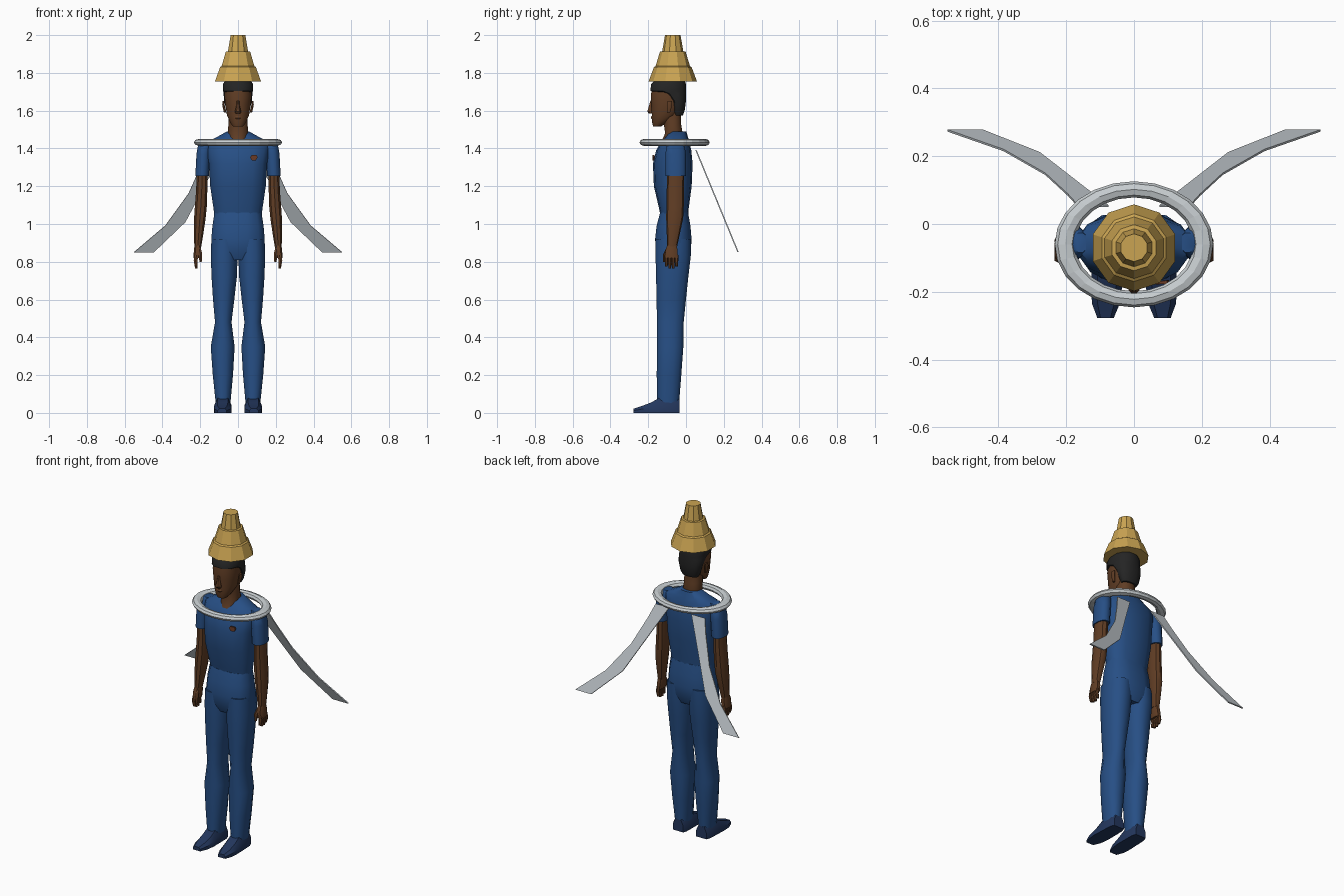
import bpy, bmesh, math
from mathutils import Vector


def material(name, rgb):
    m = bpy.data.materials.new(name)
    m.diffuse_color = (*rgb, 1)
    return m


BLUE = material("uniform blue", (0.020, 0.078, 0.235))
NAVY = material("shoe navy", (0.017, 0.038, 0.110))
SKIN = material("brown skin", (0.118, 0.047, 0.018))
HAIR = material("black hair", (0.018, 0.018, 0.018))
GOLD = material("gold", (0.590, 0.370, 0.085))
SILVER = material("silver", (0.580, 0.620, 0.640))
PALE = material("pale grey", (0.500, 0.540, 0.570))
PATCH = material("badge brown", (0.150, 0.045, 0.020))


def finish(bm, name, mat, mirror=False, angle=40):
    bmesh.ops.recalc_face_normals(bm, faces=bm.faces)
    me = bpy.data.meshes.new(name)
    bm.to_mesh(me)
    bm.free()
    me.materials.append(mat)
    ob = bpy.data.objects.new(name, me)
    bpy.context.collection.objects.link(ob)
    if mirror:
        md = ob.modifiers.new("mirror", "MIRROR")
        md.use_mirror_merge = False
    if angle:
        bpy.ops.object.select_all(action="DESELECT")
        ob.select_set(True)
        bpy.context.view_layer.objects.active = ob
        bpy.ops.object.shade_smooth_by_angle(angle=math.radians(angle))
    return ob


def skin_rings(bm, rings):
    """Join closed rings of points into a capped tube."""
    vs = [[bm.verts.new(p) for p in r] for r in rings]
    n = len(vs[0])
    for a, b in zip(vs, vs[1:]):
        for i in range(n):
            bm.faces.new((a[i], a[(i + 1) % n], b[(i + 1) % n], b[i]))
    bm.faces.new(vs[0])
    bm.faces.new(vs[-1])


def oval(z, cx, cy, rx, ry, n, p):
    pts = []
    for i in range(n):
        t = 2 * math.pi * (i + 0.5) / n
        c, s = math.cos(t), math.sin(t)
        pts.append((cx + rx * math.copysign(abs(c) ** (2 / p), c),
                    cy + ry * math.copysign(abs(s) ** (2 / p), s), z))
    return pts


def loft(name, mat, sections, mirror=False, n=12, p=2.3, angle=40):
    """Sections are (z, centre x, centre y, half width, half depth)."""
    bm = bmesh.new()
    skin_rings(bm, [oval(*s, n, p) for s in sections])
    return finish(bm, name, mat, mirror, angle)


def prism(name, mat, outline, offset, mirror=False):
    """Flat outline thickened along an offset vector."""
    bm = bmesh.new()
    off = Vector(offset)
    skin_rings(bm, [[Vector(q) for q in outline], [Vector(q) + off for q in outline]])
    return finish(bm, name, mat, mirror, 0)


# trousers: legs and hips
loft("trouser_leg", BLUE, [
    (0.05, 0.079, -0.095, 0.040, 0.060),
    (0.20, 0.080, -0.090, 0.055, 0.067),
    (0.35, 0.081, -0.084, 0.065, 0.072),
    (0.48, 0.078, -0.083, 0.045, 0.073),
    (0.60, 0.076, -0.078, 0.058, 0.080),
    (0.72, 0.073, -0.073, 0.069, 0.088),
    (0.83, 0.073, -0.068, 0.073, 0.096),
    (0.92, 0.070, -0.067, 0.073, 0.096)], mirror=True)
loft("hips", BLUE, [
    (0.81, 0, -0.067, 0.100, 0.075),
    (0.86, 0, -0.067, 0.142, 0.095),
    (0.92, 0, -0.067, 0.145, 0.099),
    (0.99, 0, -0.066, 0.139, 0.092),
    (1.06, 0, -0.063, 0.128, 0.076)], p=2.6)

# shirt
loft("shirt_body", BLUE, [
    (1.04, 0, -0.062, 0.127, 0.073),
    (1.08, 0, -0.064, 0.132, 0.078),
    (1.20, 0, -0.070, 0.150, 0.100),
    (1.32, 0, -0.070, 0.157, 0.105),
    (1.39, 0, -0.065, 0.168, 0.093),
    (1.435, 0, -0.057, 0.165, 0.075),
    (1.46, 0, -0.050, 0.115, 0.060),
    (1.49, 0, -0.043, 0.060, 0.045)], n=14, p=2.5)
loft("sleeve", BLUE, [
    (1.445, 0.158, -0.055, 0.020, 0.030),
    (1.42, 0.176, -0.055, 0.036, 0.048),
    (1.37, 0.183, -0.055, 0.038, 0.056),
    (1.255, 0.190, -0.055, 0.037, 0.056)], mirror=True)
prism("chest_badge", PATCH, [
    (0.064, -0.178, 1.352), (0.072, -0.178, 1.364), (0.098, -0.176, 1.364),
    (0.104, -0.174, 1.352), (0.094, -0.176, 1.337), (0.074, -0.178, 1.337)],
    (0, 0.009, 0))

# arms and hands
loft("bare_arm", SKIN, [
    (1.28, 0.190, -0.055, 0.030, 0.046),
    (1.18, 0.192, -0.056, 0.031, 0.046),
    (1.09, 0.197, -0.058, 0.033, 0.046),
    (1.03, 0.202, -0.060, 0.032, 0.045),
    (0.95, 0.208, -0.067, 0.026, 0.035),
    (0.88, 0.213, -0.074, 0.019, 0.027)], mirror=True, n=10)
loft("palm", SKIN, [
    (0.89, 0.213, -0.074, 0.017, 0.026),
    (0.86, 0.215, -0.077, 0.020, 0.034),
    (0.82, 0.219, -0.077, 0.017, 0.036)], mirror=True, n=8, p=3)
for i in range(4):
    y = -0.104 + i * 0.018
    tip = 0.775 - (0.010 if i in (1, 2) else 0)
    loft(f"finger_{i + 1}", SKIN, [
        (0.835, 0.219, y, 0.012, 0.009),
        (0.805, 0.225, y, 0.011, 0.009),
        (tip, 0.220, y, 0.008, 0.007)], mirror=True, n=6, p=2)
loft("thumb", SKIN, [
    (0.875, 0.207, -0.092, 0.011, 0.012),
    (0.84, 0.199, -0.110, 0.011, 0.011),
    (0.80, 0.198, -0.113, 0.007, 0.008)], mirror=True, n=6, p=2)

# shoes: cross-sections from heel to toe (y, centre x, half width, top height)
bm = bmesh.new()
shoe = [(-0.035, 0.078, 0.034, 0.070), (-0.060, 0.079, 0.043, 0.080),
        (-0.140, 0.080, 0.045, 0.080), (-0.185, 0.081, 0.046, 0.055),
        (-0.235, 0.083, 0.041, 0.036), (-0.278, 0.084, 0.024, 0.022)]
skin_rings(bm, [[(x - w, y, 0), (x + w, y, 0), (x + w, y, h * 0.55),
                 (x + w * 0.6, y, h), (x - w * 0.6, y, h), (x - w, y, h * 0.55)]
                for y, x, w, h in shoe])
finish(bm, "shoe", NAVY, True, 35)

# neck and head
loft("neck", SKIN, [
    (1.43, 0, -0.082, 0.045, 0.052),
    (1.48, 0, -0.064, 0.056, 0.048),
    (1.53, 0, -0.072, 0.052, 0.047),
    (1.61, 0, -0.075, 0.050, 0.050)])
loft("head", SKIN, [
    (1.517, 0, -0.153, 0.028, 0.022),
    (1.535, 0, -0.140, 0.042, 0.040),
    (1.575, 0, -0.112, 0.060, 0.071),
    (1.63, 0, -0.098, 0.069, 0.088),
    (1.68, 0, -0.095, 0.074, 0.094),
    (1.73, 0, -0.090, 0.072, 0.090)])
loft("nose", SKIN, [
    (1.585, 0, -0.184, 0.015, 0.014),
    (1.595, 0, -0.186, 0.018, 0.020),
    (1.625, 0, -0.184, 0.010, 0.013),
    (1.655, 0, -0.180, 0.007, 0.008)], n=8)
loft("lips", SKIN, [
    (1.552, 0, -0.166, 0.020, 0.014),
    (1.562, 0, -0.170, 0.023, 0.018),
    (1.572, 0, -0.170, 0.019, 0.014)], n=8)
loft("ear", SKIN, [
    (1.59, 0.068, -0.092, 0.007, 0.008),
    (1.63, 0.077, -0.087, 0.007, 0.015),
    (1.65, 0.077, -0.086, 0.006, 0.012)], mirror=True, n=8)
loft("hair", HAIR, [
    (1.575, 0, -0.043, 0.050, 0.027),
    (1.60, 0, -0.042, 0.063, 0.036),
    (1.65, 0, -0.046, 0.075, 0.047),
    (1.69, 0, -0.066, 0.079, 0.068),
    (1.705, 0, -0.094, 0.081, 0.098),
    (1.74, 0, -0.092, 0.082, 0.095),
    (1.765, 0, -0.084, 0.068, 0.078)])

# ten-sided stepped hat
bm = bmesh.new()
profile = [(1.755, 0.128), (1.83, 0.100), (1.836, 0.091), (1.912, 0.068),
           (1.914, 0.056), (2.0, 0.041)]
skin_rings(bm, [[(r * math.cos(math.radians(36 * i + 90)),
                  -0.07 + r * math.sin(math.radians(36 * i + 90)), z)
                 for i in range(10)] for z, r in profile])
finish(bm, "stepped_hat", GOLD, angle=0)

# flattened oval ring around the shoulders
bpy.ops.mesh.primitive_torus_add(major_segments=24, minor_segments=8,
                                 major_radius=0.204, minor_radius=0.030,
                                 location=(0, -0.06, 1.432))
ring = bpy.context.object
ring.name = "shoulder_ring"
ring.scale = (1, 0.795, 0.62)
ring.data.materials.append(SILVER)

# thin curved ribbons trailing behind, lying in one tilted plane
edge_out = [(0.165, 1.39), (0.195, 1.31), (0.262, 1.16), (0.385, 0.99), (0.55, 0.85)]
edge_in = [(0.445, 0.85), (0.278, 1.01), (0.140, 1.27), (0.075, 1.39)]
ribbon = [(x, 0.05 + (1.39 - z) * 0.412, z) for x, z in edge_out + edge_in]
prism("back_ribbon", PALE, ribbon, (0, 0.006, 0.0025), mirror=True)
